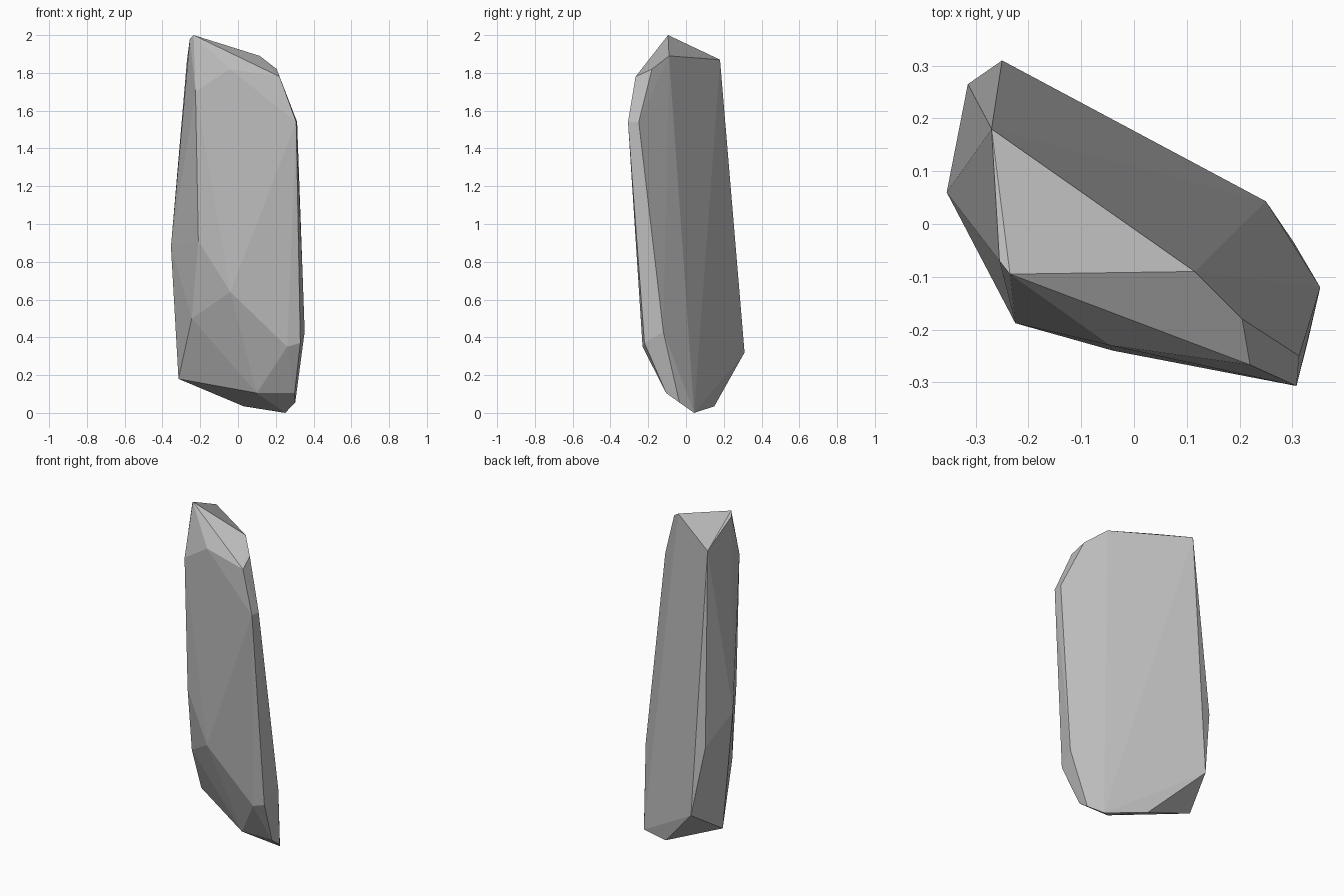
import bpy
import bmesh
import math
from mathutils import Vector

# Remove the default object
default_object = bpy.data.objects.get("Cube")
if default_object is not None:
    bpy.data.objects.remove(default_object, do_unlink=True)


def make_material(name, colour):
    """One flat colour, shown in both viewport and render."""
    material = bpy.data.materials.new(name)
    material.use_nodes = True
    material.diffuse_color = colour
    shader = material.node_tree.nodes["Principled BSDF"]
    shader.inputs["Base Color"].default_value = colour
    shader.inputs["Roughness"].default_value = 0.9
    return material


def faceted_stone(name, corner_groups, material):
    """Wrap a tight flat-faced skin around the corner points."""
    mesh_builder = bmesh.new()
    for group in corner_groups:
        for corner in group:
            mesh_builder.verts.new(Vector(corner))
    hull = bmesh.ops.convex_hull(mesh_builder, input=mesh_builder.verts[:])

    # Drop any corner that ended up inside the skin
    loose = [vert for vert in mesh_builder.verts if not vert.link_faces]
    bmesh.ops.delete(mesh_builder, geom=loose, context="VERTS")

    # Merge facets that are practically coplanar
    bmesh.ops.dissolve_limit(
        mesh_builder,
        angle_limit=math.radians(1),
        verts=mesh_builder.verts[:],
        edges=mesh_builder.edges[:],
    )
    bmesh.ops.recalc_face_normals(mesh_builder, faces=mesh_builder.faces[:])
    for face in mesh_builder.faces:
        face.smooth = False

    mesh = bpy.data.meshes.new(name)
    mesh_builder.to_mesh(mesh)
    mesh_builder.free()
    mesh.materials.append(material)
    stone = bpy.data.objects.new(name, mesh)
    bpy.context.scene.collection.objects.link(stone)
    return stone


# Sloping top facet
crown = [(-.235, -.095, 2), (-.255, -.07, 1.98), (-.27, .18, 1.87), (.115, -.09, 1.89)]

# Chamfered shoulder below the top
shoulder = [
    (.205, -.18, 1.82), (.22, -.267, 1.78), (-.045, -.23, 1.82),
    (-.225, -.188, 1.7), (.308, -.307, 1.54), (.313, -.25, 1.54),
]

# Broad body with its narrow left and right edges
body = [
    (-.21, -.18, .91), (-.355, .06, .88), (-.315, .265, .73),
    (-.04, -.24, .64), (-.245, -.09, .5), (.353, -.12, .43),
]

# Tapered lower chamfers
skirt = [
    (.33, -.22, .37), (.26, -.23, .35), (-.25, .31, .32),
    (-.315, .1, .18), (.1, -.105, .105), (.3, -.105, .105),
]

# Small underside corners
foot = [(.303, -.035, .055), (.03, .15, .035), (.25, .043, 0)]

stone_grey = make_material("stone grey", (.5, .5, .5, 1))
faceted_stone("standing_stone", [crown, shoulder, body, skirt, foot], stone_grey)
